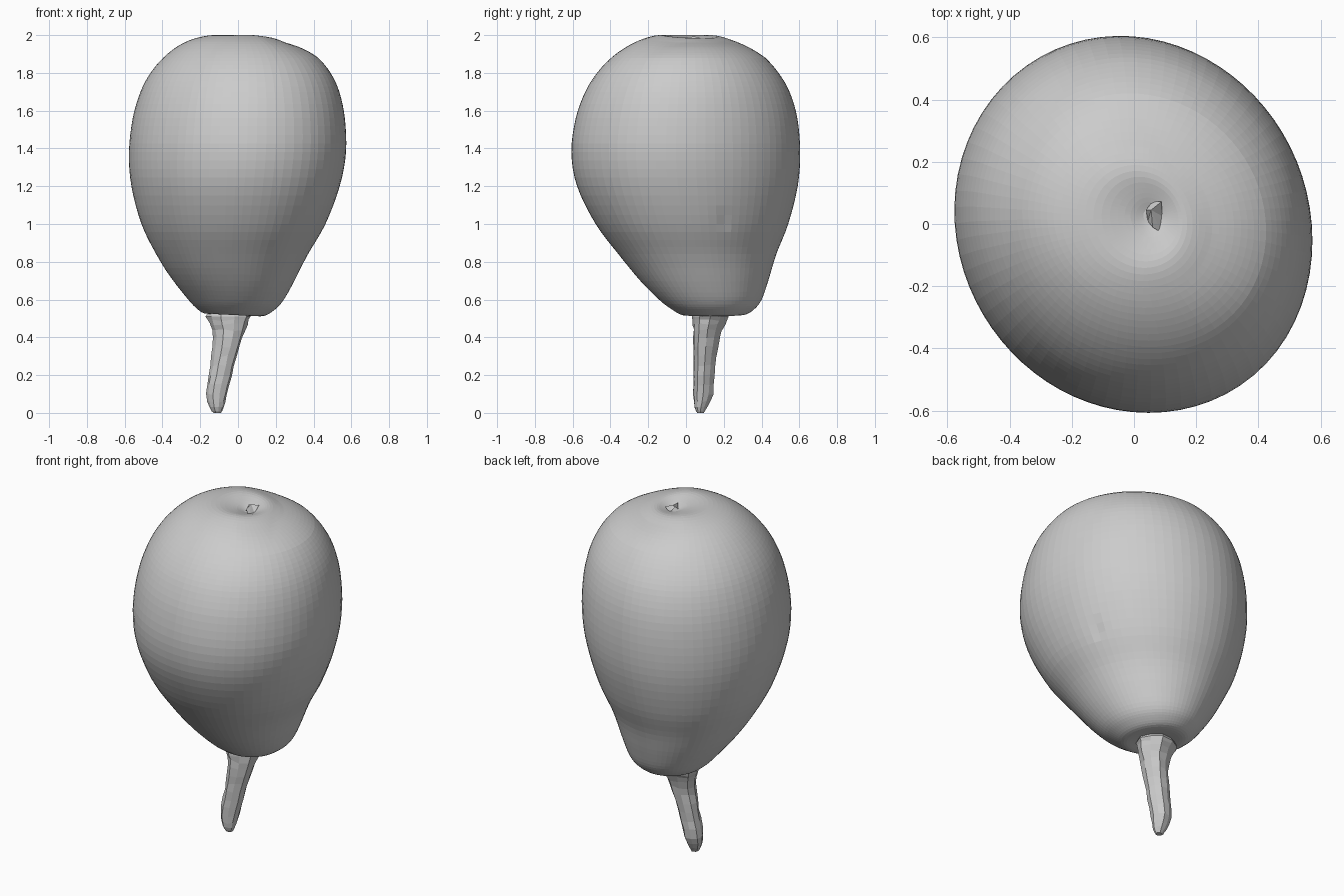
import bpy, bmesh, random
from math import sin, cos, pi, radians, exp
from mathutils import Vector

if "Cube" in bpy.data.objects:
    bpy.data.objects.remove(bpy.data.objects["Cube"])

random.seed(4)


def catmull(a, b, c, d, t):
    return [0.5 * (2*q + (r-p)*t + (2*p-5*q+4*r-s)*t*t + (3*q-p-3*r+s)*t**3)
            for p, q, r, s in zip(a, b, c, d)]


def refine(rows, steps):
    """Smoothly interpolate section rows."""
    out = []
    for i in range(len(rows) - 1):
        a, d = rows[max(i-1, 0)], rows[min(i+2, len(rows)-1)]
        out += [catmull(a, rows[i], rows[i+1], d, k/steps) for k in range(steps)]
    return out + [list(rows[-1])]


def finish(bm, name):
    me = bpy.data.meshes.new(name)
    bm.to_mesh(me)
    bm.free()
    bpy.context.collection.objects.link(bpy.data.objects.new(name, me))


def loft(name, rows, sides, shape):
    """Skin elliptical sections (z, x min, x max, y min, y max), closing both ends."""
    bm = bmesh.new()
    rings = []
    for z, x0, x1, y0, y1 in rows:
        ring = []
        for k in range(sides):
            a = 2*pi*k/sides
            c = Vector(((x0+x1)/2, (y0+y1)/2, z))
            p = c + Vector((cos(a)*(x1-x0)/2, sin(a)*(y1-y0)/2, 0))
            ring.append(bm.verts.new(shape(p, c, a)))
        rings.append(ring)
    for lo, hi in zip(rings, rings[1:]):
        for k in range(sides):
            n = (k+1) % sides
            bm.faces.new((lo[k], lo[n], hi[n], hi[k]))
    for ring, flip in ((rings[0], True), (rings[-1], False)):
        mid = bm.verts.new(sum((v.co for v in ring), Vector()) / sides)
        for k in range(sides):
            tri = (ring[k], ring[(k+1) % sides], mid)
            bm.faces.new(tri[::-1] if flip else tri)
    finish(bm, name)


# Fruit body: from stem cavity, up the lopsided sides, into the shallow top dimple
body = [
    (0.54, -0.08, -0.01, 0.09, 0.16),
    (0.525, -0.13, 0.06, 0.03, 0.23),
    (0.52, -0.18, 0.13, -0.02, 0.31),
    (0.55, -0.225, 0.185, -0.075, 0.362),
    (0.60, -0.27, 0.235, -0.14, 0.40),
    (0.70, -0.345, 0.295, -0.24, 0.435),
    (0.84, -0.432, 0.368, -0.355, 0.477),
    (1.00, -0.51, 0.46, -0.475, 0.54),
    (1.20, -0.563, 0.535, -0.573, 0.59),
    (1.38, -0.576, 0.568, -0.603, 0.603),
    (1.56, -0.556, 0.562, -0.58, 0.588),
    (1.70, -0.515, 0.533, -0.53, 0.547),
    (1.80, -0.462, 0.487, -0.468, 0.489),
    (1.88, -0.395, 0.422, -0.393, 0.419),
    (1.94, -0.32, 0.342, -0.31, 0.34),
    (1.98, -0.235, 0.25, -0.225, 0.25),
    (2.00, -0.13, 0.17, -0.14, 0.17),
    (1.985, -0.03, 0.12, -0.06, 0.10),
    (1.965, 0.03, 0.08, 0.0, 0.05),
]


def body_shape(p, c, a):
    # slightly oblong along the front-right to back-left diagonal
    s = 1 - 0.035*sin(2*a) + 0.02*max(0, cos(a+radians(45)))**6
    q = c + (p - c)*s
    q.z = c.z
    # rim dips towards the back right, base leans down to the right
    top = min(1, max(0, (c.z - 1.88)/0.1))
    q.z -= 0.1*top*min(0.2, max(0, (q.x + 0.6*q.y)/1.2))
    base = min(1, max(0, (0.75 - c.z)/0.22))
    q.z -= 0.05*base*(q.x + 0.03)
    # small blemish on the right side
    if q.x > 0.2:
        q.x -= 0.012*exp(-((q.y-0.2)**2 + (q.z-1.02)**2)/0.0008)
    return q


loft("fruit_body", refine(body, 4), 72, body_shape)

# Stem: knobbly tapering stalk
stem = [
    (0.0, -0.13, -0.09, 0.06, 0.095),
    (0.03, -0.152, -0.075, 0.045, 0.112),
    (0.10, -0.17, -0.058, 0.039, 0.143),
    (0.20, -0.157, -0.032, 0.038, 0.153),
    (0.30, -0.14, -0.006, 0.039, 0.163),
    (0.40, -0.13, 0.024, 0.039, 0.18),
    (0.47, -0.15, 0.05, 0.036, 0.205),
    (0.51, -0.168, 0.062, 0.034, 0.225),
    (0.56, -0.14, 0.04, 0.05, 0.20),
]
ridge = [1, 0.94, 1.04, 0.96, 1, 1, 0.94, 1.04, 0.96, 1.02]


def stem_shape(p, c, a):
    k = round(a/(2*pi)*len(ridge)) % len(ridge)
    q = c + (p - c)*ridge[k]*random.uniform(0.95, 1.05)
    q.z += random.uniform(-0.006, 0.006) if 0.05 < c.z < 0.5 else 0
    return q


loft("stem", refine(stem, 2), len(ridge), stem_shape)

# Dried blossom end: small crumpled lump in the dimple
bm = bmesh.new()
centre = Vector((0.065, 0.025, 1.958))
tip = bm.verts.new(centre + Vector((-0.01, 0.02, 0.035)))
rim = []
for k in range(7):
    a = 2*pi*k/7
    r = random.uniform(0.03, 0.06)
    rim.append(bm.verts.new(centre + Vector((cos(a)*r*0.75, sin(a)*r*1.2,
                                             0.028 if k % 2 else 0))))
for k in range(7):
    bm.faces.new((tip, rim[k], rim[(k+1) % 7]))
finish(bm, "blossom_end")
